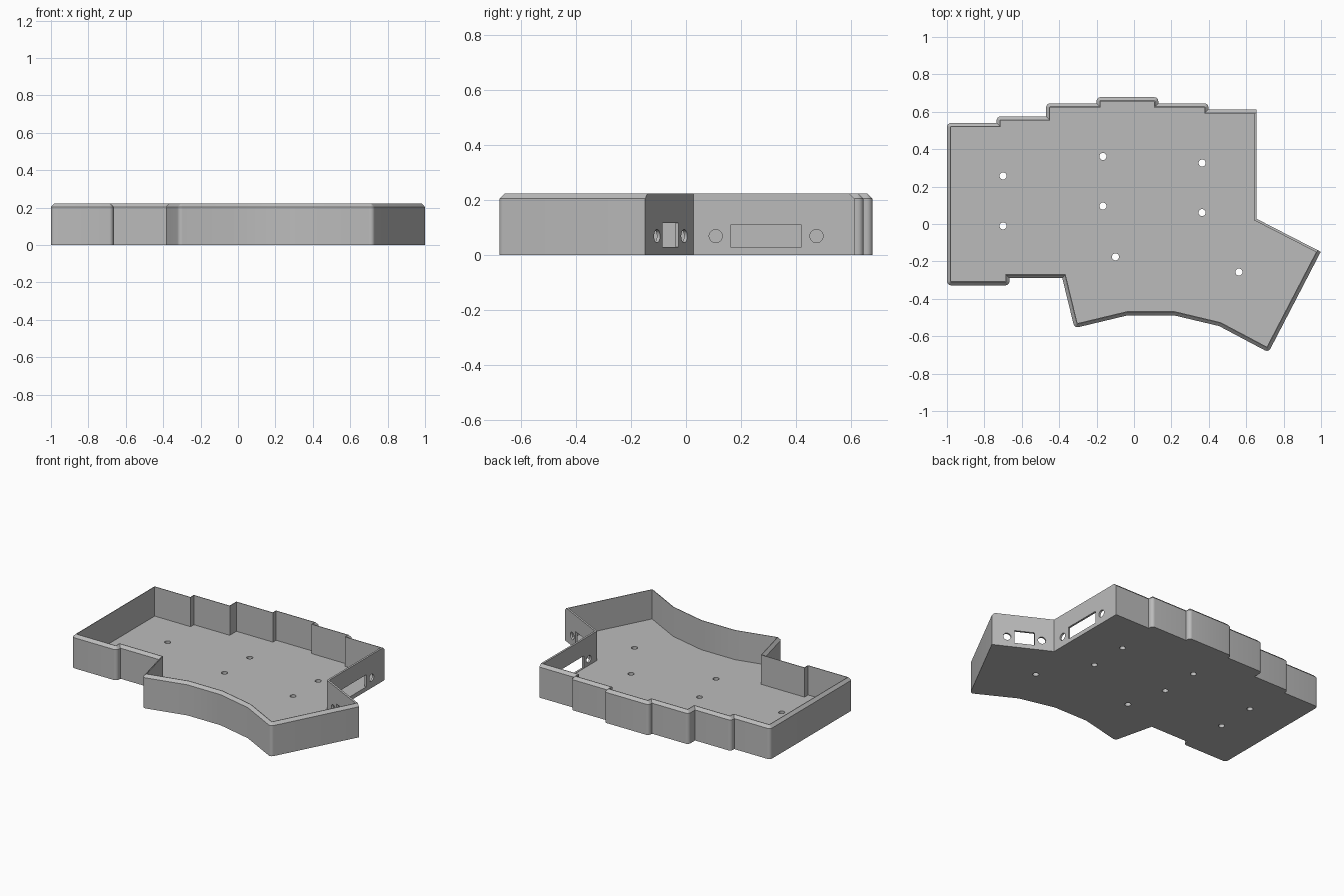
import bpy, bmesh, math
from mathutils import Vector, Matrix

if "Cube" in bpy.data.objects:
    bpy.data.objects.remove(bpy.data.objects["Cube"])

HEIGHT, FLOOR, CHAMFER = 0.222, 0.026, 0.018
WALL, PORT_WALL = 0.022, 0.013

# Cavity outline, counter-clockwise
OUTLINE = [(-.978, -.306), (-.688, -.306), (-.688, -.268), (-.366, -.268),
           (-.302, -.53), (-.035, -.466), (.215, -.466), (.463, -.525),
           (.71, -.656), (.973, -.15), (.642, .02), (.642, .59),
           (.376, .59), (.376, .623), (.108, .623), (.108, .656),
           (-.178, .656), (-.178, .623), (-.448, .623), (-.448, .553),
           (-.713, .553), (-.713, .518), (-.978, .518)]
PORT_EDGES = (9, 10)          # thin walls with connector openings
pts = [Vector(p) for p in OUTLINE]
N = len(pts)


def normal(i):
    d = (pts[(i + 1) % N] - pts[i % N]).normalized()
    return Vector((d.y, -d.x))


def ring(wall, port):
    """Offset the outline outward, rounding the convex corners."""
    out = []
    for i, p in enumerate(pts):
        j = (i - 1) % N
        n1, n2 = normal(j), normal(i)
        d1, d2 = [port if k in PORT_EDGES else wall for k in (j, i)]
        cross = n1.x * n2.y - n1.y * n2.x
        if cross > 0.01 and j not in PORT_EDGES and i not in PORT_EDGES:
            a, turn = math.atan2(n1.y, n1.x), math.asin(min(1, cross))
            if n1.dot(n2) < 0:
                turn = math.pi - turn
            for s in range(7):
                t = a + turn * s / 6
                out.append(p + Vector((math.cos(t), math.sin(t))) * d1)
        else:
            out.append(p + Vector((d1 * n2.y - d2 * n1.y,
                                   d2 * n1.x - d1 * n2.x)) / cross)
    return out


# Tray: floor, walls and chamfered rim
bm = bmesh.new()
cache = {}


def vert(p, z):
    key = (round(p.x, 5), round(p.y, 5), round(z, 5))
    if key not in cache:
        cache[key] = bm.verts.new(key)
    return cache[key]


def face(verts):
    verts = list(dict.fromkeys(verts))
    if len(verts) > 2:
        bm.faces.new(verts)


profile = [(WALL, PORT_WALL, 0), (WALL, PORT_WALL, HEIGHT - CHAMFER),
           (WALL - CHAMFER, PORT_WALL, HEIGHT), (0, 0, HEIGHT), (0, 0, FLOOR)]
loops = [[vert(p, z) for p in ring(w, q)] for w, q, z in profile]
for a, b in zip(loops, loops[1:]):
    for i in range(len(a)):
        k = (i + 1) % len(a)
        face([a[i], a[k], b[k], b[i]])
face(reversed(loops[0]))
face(loops[-1])
bmesh.ops.recalc_face_normals(bm, faces=bm.faces)
mesh = bpy.data.meshes.new("case_tray")
bm.to_mesh(mesh)
bm.free()
tray = bpy.data.objects.new("case_tray", mesh)
bpy.context.collection.objects.link(tray)

# Openings: screw holes in the floor, connector cut-outs in the thin walls
cut = bmesh.new()


def hole(center, radius, depth, rot=Matrix()):
    bmesh.ops.create_cone(cut, cap_ends=True, segments=24, radius1=radius,
                          radius2=radius, depth=depth,
                          matrix=Matrix.Translation(center) @ rot)


def connector(center, angle, width, z0, z1, spacing):
    """Rectangular slot between two round holes, through a wall."""
    turn = Matrix.Rotation(angle, 4, 'Z')
    side = turn @ Vector((0, 1, 0))
    c = Vector((center[0], center[1], (z0 + z1) / 2))
    bmesh.ops.create_cube(cut, size=1, matrix=Matrix.Translation(c) @ turn
                          @ Matrix.Diagonal((0.08, width, z1 - z0, 1)))
    for s in (-1, 1):
        hole(Vector((c.x, c.y, 0.068)) + side * s * spacing, 0.024, 0.08,
             turn @ Matrix.Rotation(math.pi / 2, 4, 'Y'))


for x, y in [(-.70, .257), (-.70, -.01), (-.166, .361), (-.166, .096),
             (.364, .326), (.364, .061), (-.099, -.176), (.561, -.257)]:
    hole(Vector((x, y, 0.01)), 0.019, 0.1)
connector((.648, .291), 0, 0.258, 0.028, 0.109, 0.183)
n = normal(9)
connector((.815, -.062), math.atan2(n.y, n.x), 0.126, 0.029, 0.115, 0.108)

cut_mesh = bpy.data.meshes.new("opening_cutter")
cut.to_mesh(cut_mesh)
cut.free()
cutter = bpy.data.objects.new("opening_cutter", cut_mesh)
bpy.context.collection.objects.link(cutter)
cutter.hide_render = True

bpy.context.view_layer.objects.active = tray
tray.select_set(True)
mod = tray.modifiers.new("openings", 'BOOLEAN')
mod.operation, mod.solver, mod.object = 'DIFFERENCE', 'EXACT', cutter
bpy.ops.object.modifier_apply(modifier=mod.name)
bpy.data.objects.remove(cutter)

# Finish
grey = bpy.data.materials.new("light_grey")
grey.diffuse_color = (0.5, 0.5, 0.5, 1)
grey.use_nodes = True
grey.node_tree.nodes["Principled BSDF"].inputs["Base Color"].default_value = grey.diffuse_color
tray.data.materials.clear()
tray.data.materials.append(grey)
bpy.ops.object.shade_smooth_by_angle(angle=math.radians(30))
